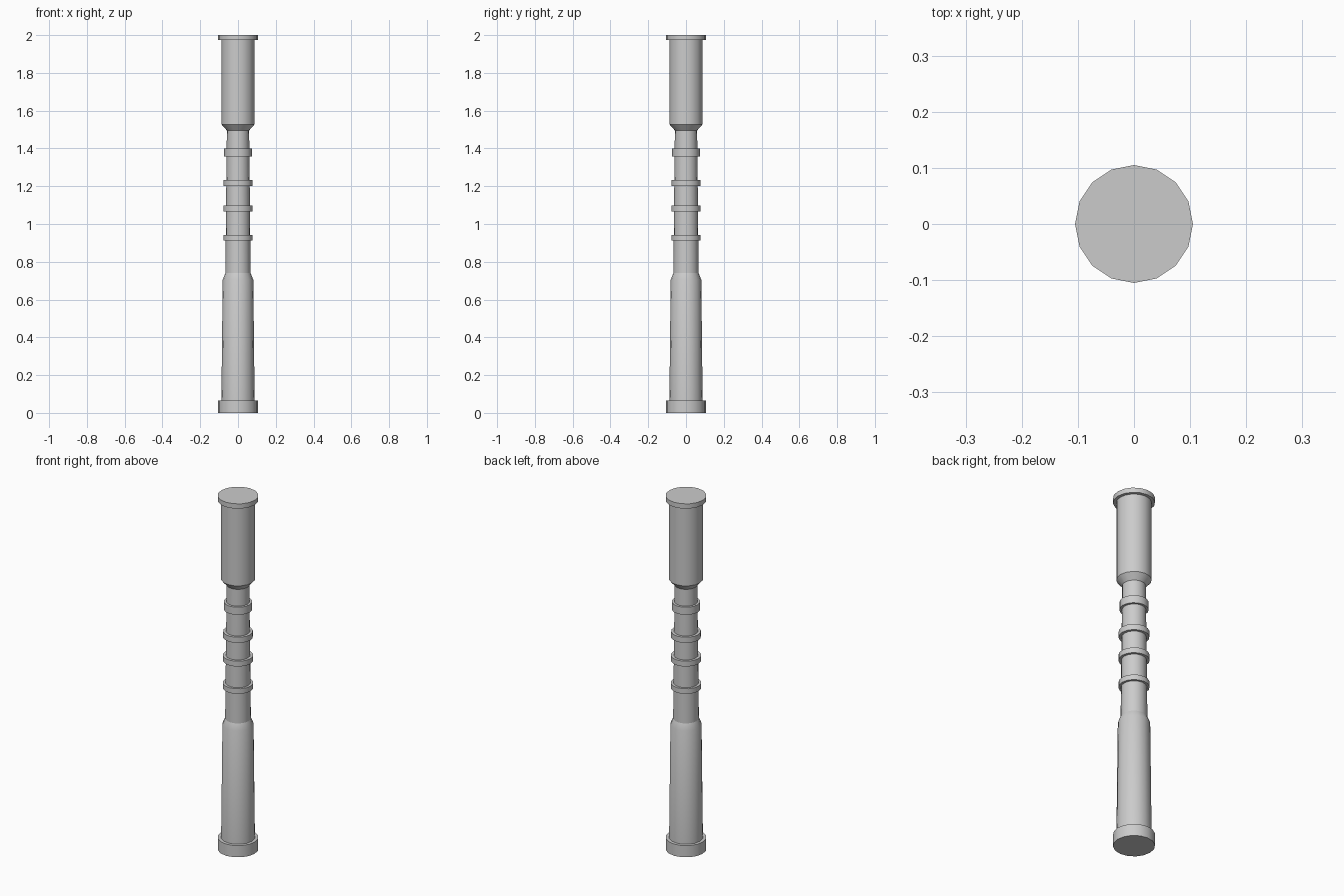
import bpy, bmesh, math

if "Cube" in bpy.data.objects:
    bpy.data.objects.remove(bpy.data.objects["Cube"])

SIDES = 16


def lathe(name, profile):
    """Turn a (radius, z) profile round the z axis; radius 0 closes the end."""
    bm = bmesh.new()
    rows = []
    for r, z in profile:
        if r == 0:
            rows.append([bm.verts.new((0, 0, z))] * SIDES)
        else:
            rows.append([bm.verts.new((r * math.cos(2 * math.pi * i / SIDES),
                                       r * math.sin(2 * math.pi * i / SIDES), z))
                         for i in range(SIDES)])
    for low, high in zip(rows, rows[1:]):
        for i in range(SIDES):
            j = (i + 1) % SIDES
            ring = [low[i], low[j], high[j], high[i]]
            bm.faces.new(list(dict.fromkeys(ring)))
    mesh = bpy.data.meshes.new(name)
    bm.to_mesh(mesh)
    bm.free()
    obj = bpy.data.objects.new(name, mesh)
    bpy.context.collection.objects.link(obj)
    bpy.ops.object.select_all(action='DESELECT')
    obj.select_set(True)
    bpy.context.view_layer.objects.active = obj
    bpy.ops.object.shade_smooth_by_angle(angle=math.radians(26))
    return obj


NECK_LOW, NECK_HIGH = (0.067, 0.74), (0.059, 1.495)


def neck_radius(z):
    t = (z - NECK_LOW[1]) / (NECK_HIGH[1] - NECK_LOW[1])
    return NECK_LOW[0] + t * (NECK_HIGH[0] - NECK_LOW[0])


# Lower shaft: base collar, tapered body and sloped shoulder
lathe("lower_shaft", [(0, 0), (0.105, 0), (0.105, 0.066), (0.088, 0.066),
                      (0.081, 0.705), NECK_LOW])

# Slim neck with four raised rings: (bottom, top, radius)
neck = [NECK_LOW]
for z0, z1, r in [(0.912, 0.941, 0.078), (1.067, 1.097, 0.078),
                  (1.20, 1.232, 0.077), (1.357, 1.40, 0.073)]:
    neck += [(neck_radius(z0), z0), (r, z0), (r, z1), (neck_radius(z1), z1)]
lathe("ringed_neck", neck + [NECK_HIGH])

# Upper head: flared underside, straight body and end cap
lathe("upper_head", [NECK_HIGH, (0.088, 1.528), (0.088, 1.973),
                     (0.105, 1.973), (0.105, 2.0), (0, 2.0)])
